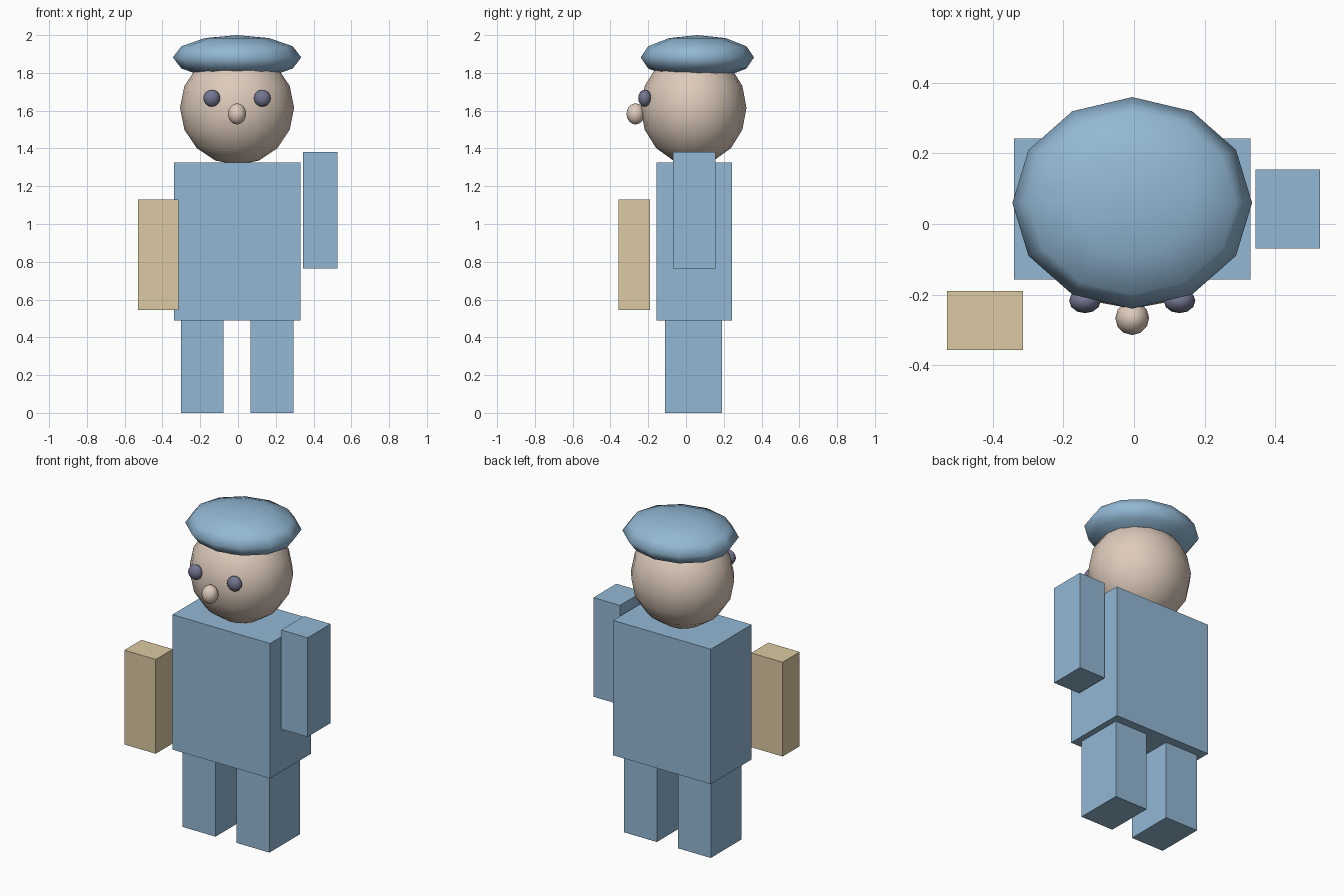
import bpy
from mathutils import Vector

cube = bpy.data.objects.get("Cube")
if cube:
    bpy.data.objects.remove(cube, do_unlink=True)


def material(name, rgb):
    mat = bpy.data.materials.new(name)
    mat.use_nodes = True
    mat.diffuse_color = (*rgb, 1)
    mat.node_tree.nodes["Principled BSDF"].inputs["Base Color"].default_value = (*rgb, 1)
    return mat


blue = material("soft blue", (0.29, 0.48, 0.66))
skin = material("pale skin", (0.73, 0.60, 0.50))
tan = material("tan", (0.71, 0.59, 0.36))
slate = material("slate violet", (0.17, 0.18, 0.28))


def finish(name, mat, size):
    obj = bpy.context.object
    obj.name = name
    obj.scale = size
    obj.data.materials.append(mat)
    bpy.ops.object.transform_apply(location=False, rotation=False, scale=True)
    return obj


def box(name, mat, low, high):
    """Flat-sided block between two opposite corners."""
    low, high = Vector(low), Vector(high)
    bpy.ops.mesh.primitive_cube_add(size=1, location=(low + high) / 2)
    return finish(name, mat, high - low)


def ball(name, mat, centre, radii, segments, rings):
    """Smooth low-poly ellipsoid."""
    bpy.ops.mesh.primitive_uv_sphere_add(segments=segments, ring_count=rings, location=centre)
    obj = finish(name, mat, radii)
    bpy.ops.object.shade_smooth()
    return obj


MID = -0.005  # centre line of the figure

# Torso and legs
box("torso", blue, (-0.34, -0.157, 0.488), (0.33, 0.243, 1.325))
for name, side in (("right_leg", -1), ("left_leg", 1)):
    x = MID + side * 0.185
    box(name, blue, (x - 0.113, -0.11, 0), (x + 0.113, 0.19, 0.488))

# Arm on the left, carried case on the right
box("left_arm", blue, (0.345, -0.07, 0.765), (0.527, 0.155, 1.38))
box("carried_case", tan, (-0.53, -0.357, 0.545), (-0.315, -0.19, 1.13))

# Head and face
ball("head", skin, (MID, 0.04, 1.615), (0.302, 0.28, 0.302), 16, 8)
ball("nose", skin, (MID, -0.267, 1.583), (0.048, 0.048, 0.056), 12, 8)
for name, side in (("right_eye", -1), ("left_eye", 1)):
    ball(name, slate, (MID + side * 0.134, -0.218, 1.666), (0.045, 0.035, 0.045), 12, 8)

# Flat round cap
ball("cap", blue, (MID, 0.06, 1.882), (0.34, 0.30, 0.118), 12, 6)
